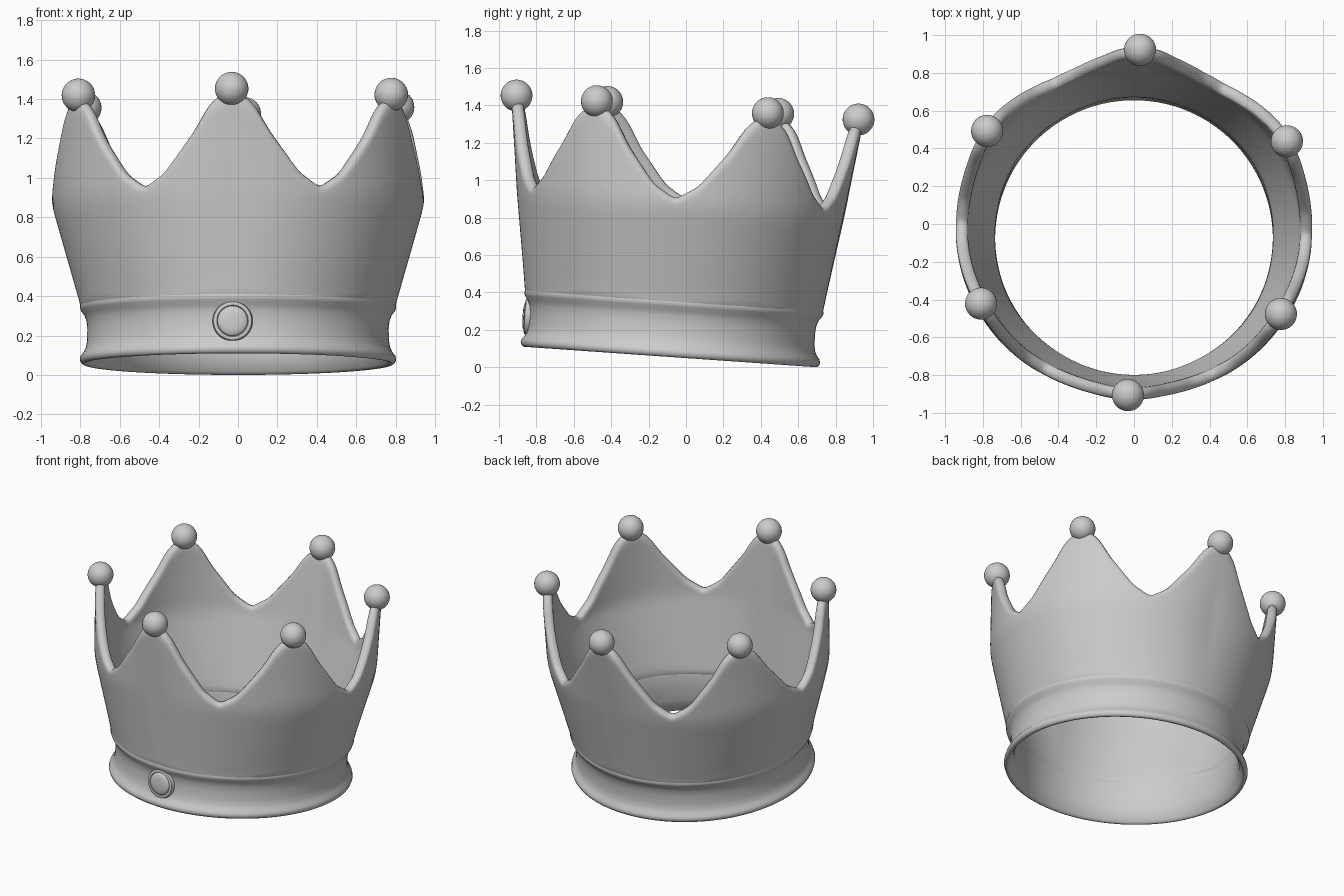
import bpy, bmesh, math
from mathutils import Matrix, Vector

if "Cube" in bpy.data.objects:
    bpy.data.objects.remove(bpy.data.objects["Cube"])

# Whole crown leans back about 4 degrees and is turned very slightly
POSE = (Matrix.Translation((0, -0.085, 0.055))
        @ Matrix.Rotation(math.radians(-4), 4, 'X')
        @ Matrix.Rotation(math.radians(-2), 4, 'Z'))
SPIKES = [math.radians(-90 + 60 * k) for k in range(6)]


def finish(name, bm, angle=50):
    bmesh.ops.recalc_face_normals(bm, faces=bm.faces)
    me = bpy.data.meshes.new(name)
    bm.to_mesh(me)
    bm.free()
    ob = bpy.data.objects.new(name, me)
    bpy.context.collection.objects.link(ob)
    ob.matrix_world = POSE
    bpy.ops.object.select_all(action='DESELECT')
    ob.select_set(True)
    bpy.context.view_layer.objects.active = ob
    bpy.ops.object.shade_smooth_by_angle(angle=math.radians(angle))
    return ob


def lathe(name, profile, closed, steps, matrix=Matrix(), angle=50):
    bm = bmesh.new()
    vs = [bm.verts.new((r, 0, z)) for r, z in profile]
    pairs = list(zip(vs, vs[1:] + vs[:1])) if closed else list(zip(vs, vs[1:]))
    edges = [bm.edges.new(p) for p in pairs]
    bmesh.ops.spin(bm, geom=vs + edges, cent=(0, 0, 0), axis=(0, 0, 1),
                   angle=2 * math.pi, steps=steps, use_merge=True)
    bmesh.ops.remove_doubles(bm, verts=bm.verts, dist=1e-4)
    bm.transform(matrix)
    return finish(name, bm, angle)


def lerp_table(table, x):
    for (x0, y0), (x1, y1) in zip(table, table[1:]):
        if x <= x1:
            return y0 + (y1 - y0) * (x - x0) / (x1 - x0)
    return table[-1][1]


# Height of the rim against the angle away from the nearest spike
RIM = [(0, 1.33), (4, 1.305), (7.5, 1.25), (12.5, 1.12), (22.5, 0.92), (30, 0.845)]
SIDE = [(0.0, 0.79), (0.29, 0.797), (0.81, 0.945), (1.4, 0.945)]
FRONT = [(0.0, 0.79), (0.29, 0.797), (0.9, 0.885), (1.4, 0.955)]


def radius(a, z):
    w = abs(math.cos(a))
    return w * lerp_table(SIDE, z) + (1 - w) * lerp_table(FRONT, z)


# Flared, six-pointed wall
COLS, ROWS, Z0 = 144, 14, 0.26
bm = bmesh.new()
grid = []
for i in range(COLS):
    deg = -90 + 360 * i / COLS
    a = math.radians(deg)
    off = abs((deg + 90 + 30) % 60 - 30)
    top = lerp_table(RIM, off)
    col = []
    for j in range(ROWS + 1):
        z = Z0 + (top - Z0) * j / ROWS
        r = radius(a, z)
        col.append(bm.verts.new((r * math.cos(a), r * math.sin(a), z)))
    grid.append(col)
for i in range(COLS):
    p, q = grid[i], grid[(i + 1) % COLS]
    for j in range(ROWS):
        bm.faces.new((p[j], q[j], q[j + 1], p[j + 1]))
wall = finish("crown_wall", bm, 180)
sol = wall.modifiers.new("thickness", 'SOLIDIFY')
sol.thickness = 0.065
sol.offset = -1
sub = wall.modifiers.new("rounding", 'SUBSURF')
sub.levels = sub.render_levels = 1

# Waisted base band with a rolled lip at the bottom
lathe("base_band", [
    (0.785, 0.0), (0.797, 0.008), (0.803, 0.025), (0.798, 0.042), (0.783, 0.06),
    (0.772, 0.085), (0.766, 0.12), (0.765, 0.18), (0.769, 0.22), (0.78, 0.25),
    (0.797, 0.272), (0.803, 0.29), (0.797, 0.31), (0.77, 0.32), (0.745, 0.31),
    (0.737, 0.28), (0.735, 0.2), (0.735, 0.1), (0.745, 0.05), (0.765, 0.015),
    (0.773, 0.003)], True, 96)

# Ball on every spike
for k, a in enumerate(SPIKES):
    bm = bmesh.new()
    bmesh.ops.create_uvsphere(bm, u_segments=32, v_segments=20, radius=0.085)
    r = 0.917
    bm.transform(Matrix.Translation((r * math.cos(a), r * math.sin(a), 1.337)))
    finish(f"spike_ball_{k + 1}", bm)

# Round stud on the front of the band: bezel with a raised centre
facing = Matrix.Translation((0, -0.745, 0.165)) @ Matrix.Rotation(math.radians(90), 4, 'X')
lathe("front_stud", [
    (0, 0), (0.1, 0), (0.102, 0.03), (0.097, 0.042), (0.088, 0.046), (0.08, 0.044),
    (0.077, 0.038), (0.075, 0.046), (0.068, 0.052), (0.04, 0.056), (0, 0.057)],
    False, 40, facing, 40)
